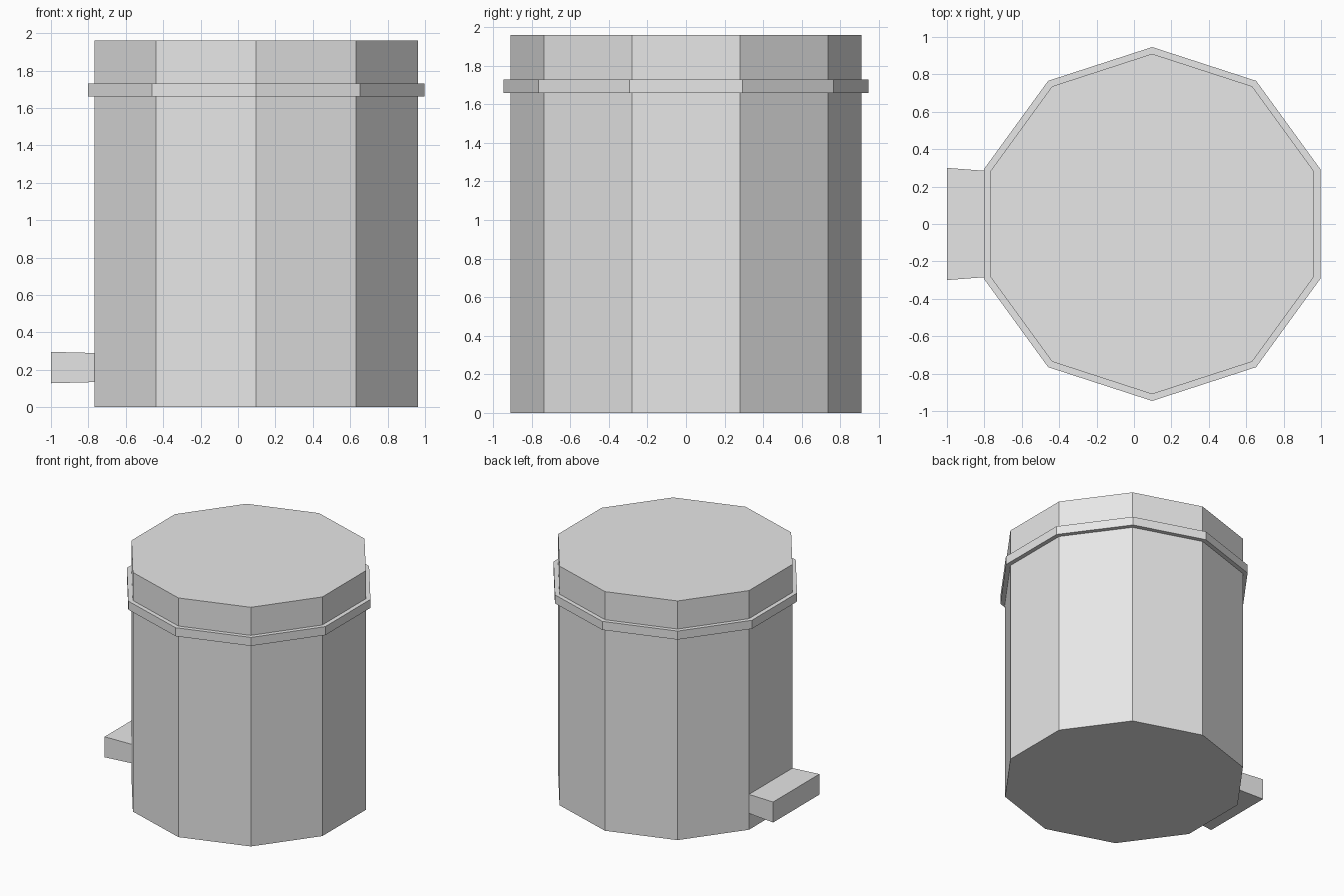
import bpy

# Remove the default cube
cube = bpy.data.objects.get("Cube")
if cube:
    bpy.data.objects.remove(cube, do_unlink=True)

SIDES = 10
CENTER_X = 0.097

# Single light grey material
grey = bpy.data.materials.new("light_grey")
grey.use_nodes = True
colour = (0.8, 0.8, 0.8, 1.0)
grey.diffuse_color = colour
grey.node_tree.nodes["Principled BSDF"].inputs["Base Color"].default_value = colour


def finish(obj, name):
    obj.name = name
    obj.data.name = name
    obj.data.materials.append(grey)
    return obj


def prism(name, radius, bottom, top):
    """Ten-sided upright drum with a corner pointing to the front and back."""
    bpy.ops.mesh.primitive_cylinder_add(
        vertices=SIDES, radius=radius, depth=top - bottom,
        location=(CENTER_X, 0, (bottom + top) / 2))
    return finish(bpy.context.object, name)


# Bin body, lid and the raised band covering their joint
prism("bin_body", 0.91, 0, 1.69)
prism("lid", 0.91, 1.69, 1.96)
prism("rim_band", 0.946, 1.66, 1.73)

# Foot pedal, flaring slightly towards its outer end
bpy.ops.mesh.primitive_cube_add(size=2, location=(0, 0, 0))
pedal = finish(bpy.context.object, "foot_pedal")
for v in pedal.data.vertices:
    outer = v.co.x < 0
    half_width, half_height = (0.3, 0.084) if outer else (0.28, 0.077)
    v.co = (-1.0 if outer else -0.74,
            v.co.y * half_width,
            0.212 + v.co.z * half_height)
